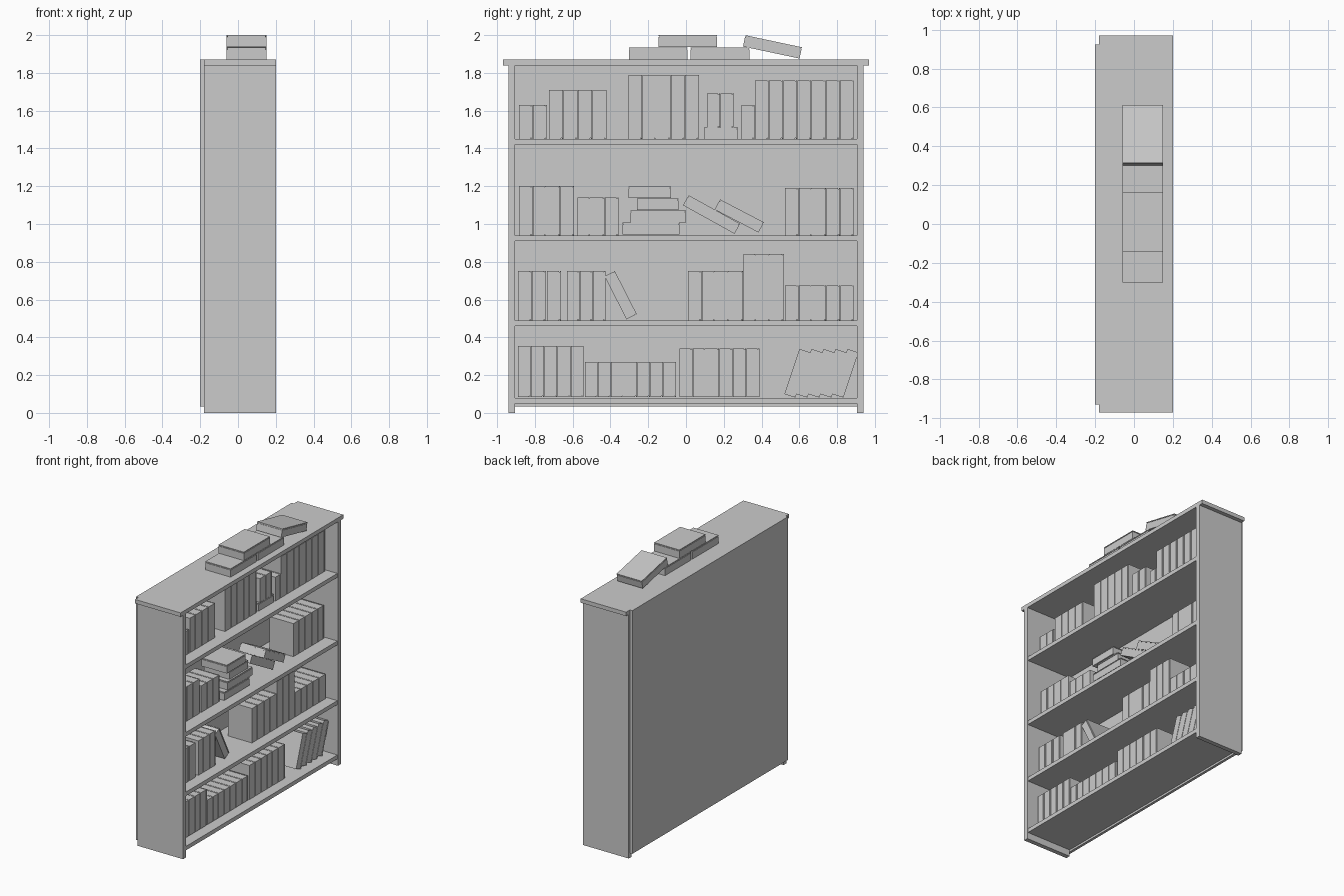
import bpy, bmesh, math
from mathutils import Matrix, Vector

if "Cube" in bpy.data.objects:
    bpy.data.objects.remove(bpy.data.objects["Cube"])

grey = bpy.data.materials.new("light_grey")
grey.diffuse_color = (0.6, 0.6, 0.6, 1)
grey.use_nodes = True
grey.node_tree.nodes["Principled BSDF"].inputs["Base Color"].default_value = grey.diffuse_color


def add_box(bm, x, y, z, mat=Matrix.Identity(4)):
    """Box from (min, max) ranges, moved by a matrix."""
    size = [b - a for a, b in (x, y, z)]
    mid = [(a + b) / 2 for a, b in (x, y, z)]
    bmesh.ops.create_cube(bm, size=1, matrix=mat @ Matrix.Translation(mid) @ Matrix.Diagonal((*size, 1)))


def finish(name, bm):
    mesh = bpy.data.meshes.new(name)
    bm.to_mesh(mesh)
    bm.free()
    mesh.materials.append(grey)
    ob = bpy.data.objects.new(name, mesh)
    bpy.context.collection.objects.link(ob)


def board(name, x, y, z):
    bm = bmesh.new()
    add_box(bm, x, y, z)
    finish(name, bm)


def add_book(bm, y, z, thick, length, lean=0, front=0.11, depth=0.2):
    """Book from its lower corner; lean in degrees, towards +y (-90 lies flat)."""
    m = Matrix.Translation((0, y, z)) @ Matrix.Rotation(math.radians(-lean), 4, 'X')
    back = front - depth
    add_box(bm, (back, front), (0, thick - 0.010), (0, length), m)
    add_box(bm, (back, front), (thick - 0.006, thick), (0, length), m)
    # slightly recessed strip between the body and the cover board
    add_box(bm, (back + 0.004, front - 0.004), (thick - 0.010, thick - 0.006), (0.004, length - 0.004), m)


def add_row(bm, y0, y1, count, bottom, top, front):
    pitch = (y1 - y0) / count
    for i in range(count):
        add_book(bm, y0 + i * pitch, bottom, pitch - 0.002, top - bottom, 0, front)


# Case
board("top_board", (-0.18, 0.2), (-0.97, 0.97), (1.84, 1.87))
board("back_panel", (-0.2, -0.18), (-0.93, 0.925), (0.035, 1.87))
for side, s in (("left", -1), ("right", 1)):
    board(side + "_side_panel", (-0.18, 0.2), sorted((s * 0.906, s * 0.94)), (0, 1.84))
for i, z in enumerate((0.05, 0.46, 0.91, 1.42)):
    board("shelf_%d" % (i + 1), (-0.18, 0.195), (-0.906, 0.906), (z, z + 0.03))

# Upright rows: y start, y end, count, bottom, top; front x for each shelf
rows = {
    "bottom_shelf_books": (0.12, [(-0.89, -0.54, 5, 0.085, 0.355), (-0.535, -0.05, 7, 0.085, 0.27),
                                  (-0.035, 0.39, 6, 0.083, 0.34)]),
    "second_shelf_books": (0.11, [(-0.89, -0.74, 2, 0.49, 0.75), (-0.735, -0.66, 1, 0.49, 0.75),
                                  (-0.63, -0.425, 3, 0.49, 0.75), (0.01, 0.305, 4, 0.49, 0.75),
                                  (0.305, 0.52, 3, 0.49, 0.84), (0.525, 0.89, 5, 0.49, 0.675)]),
    "third_shelf_books": (0.095, [(-0.885, -0.59, 4, 0.94, 1.20), (-0.575, -0.355, 3, 0.94, 1.14),
                                  (0.525, 0.89, 5, 0.94, 1.19)]),
    "upper_shelf_books": (0.105, [(-0.885, -0.735, 2, 1.45, 1.63), (-0.725, -0.42, 4, 1.45, 1.71),
                                  (-0.305, 0.07, 5, 1.45, 1.79), (0.11, 0.255, 2, 1.512, 1.69),
                                  (0.295, 0.365, 1, 1.45, 1.63), (0.365, 0.89, 7, 1.45, 1.76)]),
}
for name, (front, groups) in rows.items():
    bm = bmesh.new()
    for g in groups:
        add_row(bm, *g, front)
    finish(name, bm)

# Leaning row on the bottom shelf
bm = bmesh.new()
for i in range(5):
    add_book(bm, 0.521 + i * 0.0635, 0.1, 0.061, 0.252, 18.4, 0.12)
finish("bottom_leaning_books", bm)

# Single leaning and lying books: y, z, thickness, length, lean, front x
loose = {
    "second_shelf_leaning_book": [(-0.315, 0.495, 0.061, 0.256, -27, 0.11)],
    "third_shelf_stack": [(-0.035, 0.945, 0.062, 0.30, -90, 0.12), (0.0, 1.009, 0.062, 0.295, -90, 0.12),
                          (-0.04, 1.073, 0.062, 0.22, -90, 0.11), (-0.08, 1.137, 0.062, 0.225, -90, 0.12)],
    "third_shelf_leaning_books": [(0.257, 0.948, 0.061, 0.312, -61, 0.11), (0.384, 0.955, 0.061, 0.262, -62.4, 0.11)],
    "upper_shelf_lying_book": [(0.275, 1.45, 0.061, 0.18, -90, 0.105)],
    "books_on_top": [(0.008, 1.871, 0.063, 0.31, -90, 0.15), (0.335, 1.871, 0.063, 0.31, -90, 0.15),
                     (0.165, 1.936, 0.064, 0.31, -90, 0.15), (0.601, 1.876, 0.061, 0.306, -78, 0.15)],
}
for name, books in loose.items():
    bm = bmesh.new()
    for b in books:
        add_book(bm, *b, 0.21)
    finish(name, bm)
